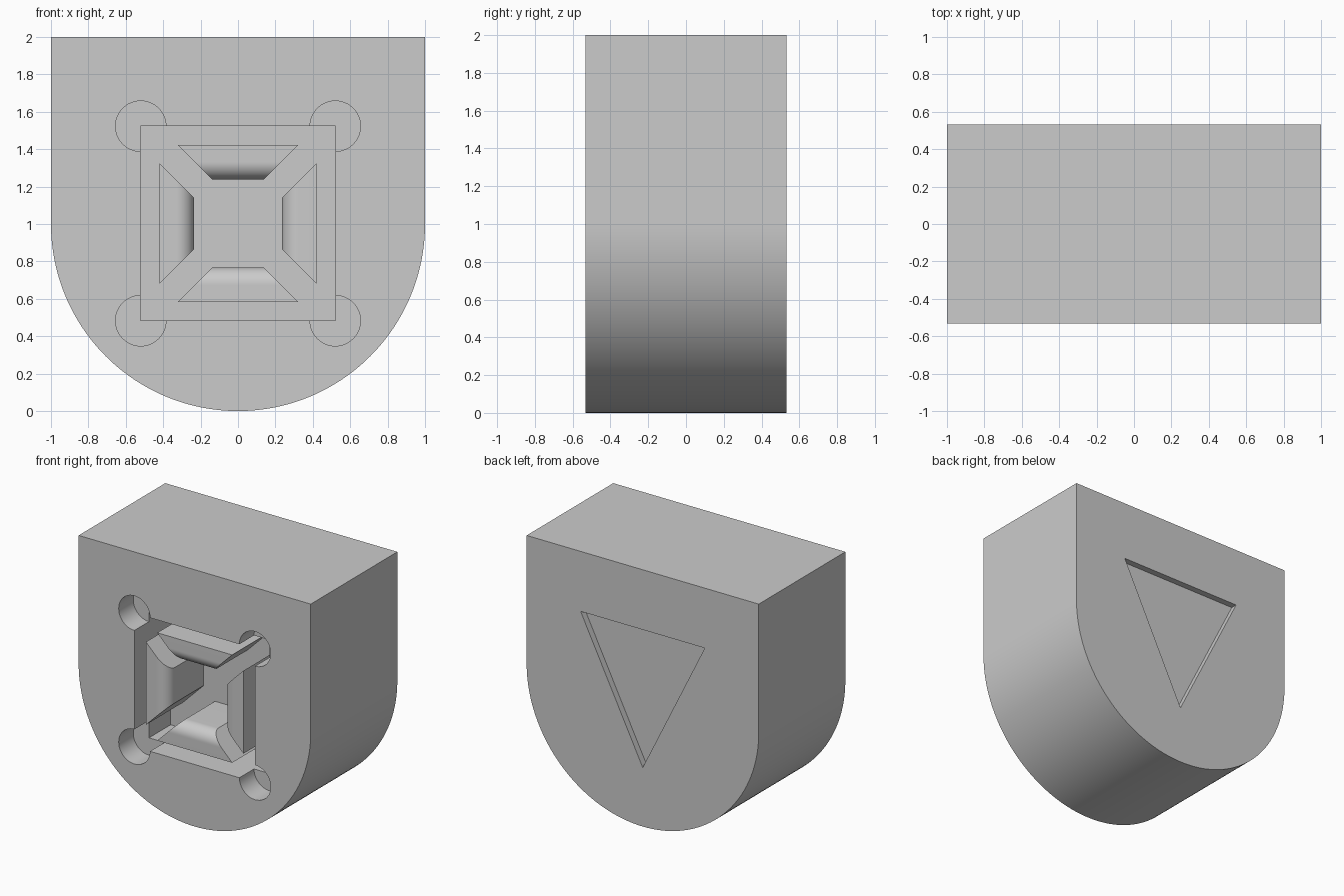
import bpy, bmesh
from math import pi, sin, cos, radians
from mathutils import Matrix

if "Cube" in bpy.data.objects:
    bpy.data.objects.remove(bpy.data.objects["Cube"])

HALF_DEPTH = 0.533      # half of the block's thickness
MID = 1.003             # height of the pocket's centre
POCKET = 0.52           # half width of the square pocket
FLOOR = 0.447           # pocket depth
HOLE_DEPTH = 0.18
MARK_DEPTH = 0.05

grey = bpy.data.materials.new("plain_grey")
grey.use_nodes = True
colour = (0.6, 0.6, 0.6, 1)
grey.diffuse_color = colour
grey.node_tree.nodes["Principled BSDF"].inputs["Base Color"].default_value = colour


def finish(name, bm):
    bmesh.ops.recalc_face_normals(bm, faces=bm.faces[:])
    mesh = bpy.data.meshes.new(name)
    bm.to_mesh(mesh)
    bm.free()
    mesh.materials.append(grey)
    obj = bpy.data.objects.new(name, mesh)
    bpy.context.collection.objects.link(obj)
    return obj


def prism(name, outline, y0, y1):
    """Extrude an x-z outline along y."""
    bm = bmesh.new()
    face = bm.faces.new([bm.verts.new((x, y0, z)) for x, z in outline])
    extruded = bmesh.ops.extrude_face_region(bm, geom=[face])["geom"]
    moved = [v for v in extruded if isinstance(v, bmesh.types.BMVert)]
    bmesh.ops.translate(bm, verts=moved, vec=(0, y1 - y0, 0))
    return finish(name, bm)


def arc(cx, cz, r, start, end, steps):
    angles = [start + (end - start) * i / steps for i in range(steps + 1)]
    return [(cx + r * cos(a), cz + r * sin(a)) for a in angles]


def smooth(obj):
    bpy.ops.object.select_all(action='DESELECT')
    obj.select_set(True)
    bpy.context.view_layer.objects.active = obj
    bpy.ops.object.shade_smooth_by_angle(angle=radians(30))


def cut(target, cutter):
    cutter.hide_render = True
    mod = target.modifiers.new("cut", 'BOOLEAN')
    mod.operation = 'DIFFERENCE'
    mod.solver = 'EXACT'
    mod.object = cutter
    bpy.context.view_layer.objects.active = target
    bpy.ops.object.modifier_apply(modifier=mod.name)
    bpy.data.objects.remove(cutter)


# Block with a half-round underside
outline = [(1, 2), (-1, 2)] + arc(0, 1, 1, pi, 2 * pi, 96)
block = prism("block", outline, -HALF_DEPTH, HALF_DEPTH)

# Square pocket in the front
front = -HALF_DEPTH - 0.1
square = [(sx * POCKET, MID + sz * POCKET)
          for sx, sz in ((-1, -1), (1, -1), (1, 1), (-1, 1))]
cut(block, prism("pocket_cutter", square, front, -HALF_DEPTH + FLOOR))

# Shallow round hole at each pocket corner
for x, z in square:
    circle = arc(x, z, 0.135, 0, 2 * pi, 48)[:-1]
    cut(block, prism("hole_cutter", circle, front, -HALF_DEPTH + HOLE_DEPTH))

# Shallow triangular recess in the back
triangle = [(-0.535, 1.533), (0.535, 1.533), (0, 0.46)]
cut(block, prism("mark_cutter", triangle, HALF_DEPTH - MARK_DEPTH, HALF_DEPTH + 0.1))
smooth(block)

# Four mitred jaws, each with a rounded inner edge
OUTER, INNER, ROUND = 0.42, 0.235, 0.095
section = [(OUTER, FLOOR + 0.01), (OUTER, 0)]
section += [(r, d) for r, d in arc(INNER + ROUND, ROUND, ROUND, 1.5 * pi, pi, 16)]
section += [(INNER, FLOOR + 0.01)]
for i, side in enumerate(("left", "top", "right", "bottom")):
    bm = bmesh.new()
    ends = [[bm.verts.new((r, d - HALF_DEPTH, s * (r - 0.097))) for r, d in section]
            for s in (-1, 1)]
    for ring in ends:
        bm.faces.new(ring)
    n = len(section)
    for k in range(n):
        m = (k + 1) % n
        bm.faces.new((ends[0][k], ends[0][m], ends[1][m], ends[1][k]))
    turn = Matrix.Translation((0, 0, MID)) @ Matrix.Rotation(-i * pi / 2, 4, 'Y')
    bm.transform(turn)
    smooth(finish(side + "_jaw", bm))
